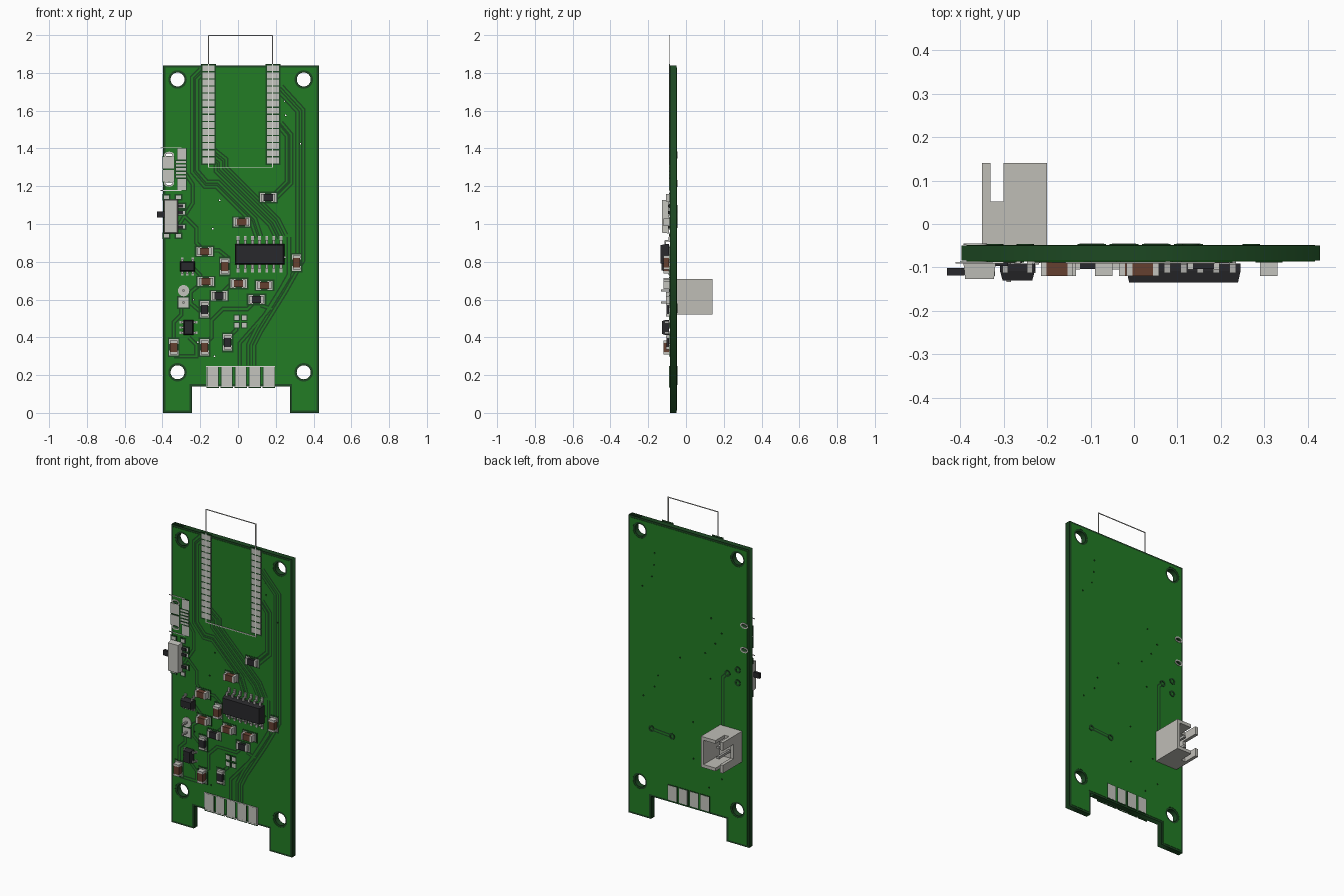
import bpy, bmesh, math, random
from mathutils import Vector

if "Cube" in bpy.data.objects:
    bpy.data.objects.remove(bpy.data.objects["Cube"], do_unlink=True)


def material(name, r, g, b):
    m = bpy.data.materials.new(name)
    m.use_nodes = True
    m.diffuse_color = (r, g, b, 1)
    m.node_tree.nodes["Principled BSDF"].inputs["Base Color"].default_value = (r, g, b, 1)
    return m


MATS = [material("copper_area_green", 0.016, 0.20, 0.018),
        material("bare_board_green", 0.012, 0.065, 0.016),
        material("pad_grey", 0.55, 0.55, 0.51),
        material("print_white", 0.72, 0.72, 0.69),
        material("connector_grey", 0.52, 0.51, 0.47),
        material("ceramic_brown", 0.13, 0.050, 0.030),
        material("package_black", 0.022, 0.022, 0.025),
        material("pin_grey", 0.42, 0.42, 0.40)]
GREEN, DARK, PAD, PRINT, PLASTIC, BROWN, BLACK, PIN = range(8)
FRONT, BACK = -0.086, -0.048      # outer faces of the copper layers


def finish(name, mesh):
    ob = bpy.data.objects.new(name, mesh)
    bpy.context.collection.objects.link(ob)
    return ob


def part(name, boxes):
    """One object from boxes (x0, x1, y0, y1, z0, z1, colour[, taper at the front])."""
    bm = bmesh.new()
    for x0, x1, y0, y1, z0, z1, mat, *taper in boxes:
        t = taper[0] if taper else 0
        front, back = [[bm.verts.new(p) for p in (
            (x0 + s, y, z0 + s), (x1 - s, y, z0 + s), (x1 - s, y, z1 - s), (x0 + s, y, z1 - s))]
            for y, s in ((y0, t), (y1, 0))]
        faces = [front, back[::-1]] + [(front[i - 1], back[i - 1], back[i], front[i]) for i in range(4)]
        for f in faces:
            bm.faces.new(f).material_index = mat
    me = bpy.data.meshes.new(name)
    bm.to_mesh(me)
    bm.free()
    for m in MATS:
        me.materials.append(m)
    return finish(name, me)


def ring(x, z, r, n, rz=None):
    rz = rz or r
    return [(x + r * math.cos(2 * math.pi * i / n), z + rz * math.sin(2 * math.pi * i / n)) for i in range(n)]


def sheet(name, loops, y0, y1, mat):
    """Flat plate in XZ; loops after the first are holes."""
    cu = bpy.data.curves.new(name, 'CURVE')
    cu.dimensions, cu.fill_mode, cu.extrude = '2D', 'BOTH', (y1 - y0) / 2
    for loop in loops:
        sp = cu.splines.new('POLY')
        sp.points.add(len(loop) - 1)
        for p, (x, z) in zip(sp.points, loop):
            p.co = (x, z, 0, 1)
        sp.use_cyclic_u = True
    tmp = finish(name + "_curve", cu)
    bpy.context.view_layer.update()
    me = bpy.data.meshes.new_from_object(tmp.evaluated_get(bpy.context.evaluated_depsgraph_get()))
    bpy.data.objects.remove(tmp, do_unlink=True)
    me.materials.clear()
    me.materials.append(MATS[mat])
    ob = finish(name, me)
    ob.rotation_euler.x = math.pi / 2
    ob.location.y = (y0 + y1) / 2


def offset(path, d):
    """Parallel copy of a path with mitred corners."""
    pts = [Vector(p) for p in path]
    dirs = [(b - a).normalized() for a, b in zip(pts, pts[1:])]
    out = []
    for p, a, b in zip(pts, dirs[:1] + dirs, dirs + dirs[-1:]):
        t = (a + b).normalized()
        out.append(p + Vector((-t.y, t.x)) * d / max(t.dot(a), 0.5))
    return out


def ribbons(name, paths, width, y, mat, side):
    """Flat strips along paths given in hundredths."""
    bm = bmesh.new()
    for path in paths:
        left, right = [[bm.verts.new((p.x / 100, y, p.y / 100)) for p in offset(path, s * width / 2)]
                       for s in (-side, side)]
        for i in range(len(path) - 1):
            bm.faces.new((right[i], right[i + 1], left[i + 1], left[i]))
    me = bpy.data.meshes.new(name)
    bm.to_mesh(me)
    bm.free()
    me.materials.append(MATS[mat])
    finish(name, me)


# Board: dark core with a copper-filled green layer on each side
def outline(d):
    half = [(.4125 - d, 1.84 - d), (.4125 - d, d), (.259 + d, d), (.259 + d, .14 + d)]
    return [(.0155 + x, z) for x, z in half] + [(.0155 - x, z) for x, z in half[::-1]]


random.seed(4)
mounts = [(x, z) for x in (-.32, .348) for z in (.215, 1.765)]
via_holes = [ring(random.uniform(-.28, .38), .30 + i * .075, .0045, 8) for i in range(19)]
slot_heights = (1.215, 1.365)
slots = [ring(-.365, z, .019, 12, .009) for z in slot_heights]
for nm, inset, radius, y0, y1, mat in (("board_core", 0, .037, FRONT + .002, BACK - .002, DARK),
                                       ("front_copper", .012, .049, FRONT, FRONT + .002, GREEN),
                                       ("back_copper", .012, .049, BACK - .002, BACK, GREEN)):
    sheet(nm, [outline(inset)] + [ring(x, z, radius, 32) for x, z in mounts] + via_holes + slots, y0, y1, mat)


# Tracks: dark clearance with a green line in the middle
def bundle(count, spacing, *path):
    return [offset(path, (i - (count - 1) / 2) * spacing) for i in range(count)]


front_tracks = (
    bundle(2, 3, (22, 172), (33, 160), (33, 81), (24, 65), (11, 44), (7, 36), (7, 25))
    + bundle(2, 2.4, (22, 153), (27, 147), (27, 122), (18, 113))
    + bundle(3, 2.8, (-14, 137), (-9, 133), (-9, 129), (19, 101), (23, 93))
    + bundle(2, 2.6, (-19, 181), (-23, 177), (-23, 128), (-17, 121), (-11, 121), (8, 102), (11, 93))
    + bundle(1, 0, (27, 93), (27, 72), (16, 54), (1, 37), (1, 25))
    + bundle(1, 0, (-28, 127), (-24, 121), (-24, 111), (-31, 100), (-31, 92)))
front_tracks += [
    [(-28, 104), (-22, 98), (-22, 90), (-18, 86), (-10, 86), (-5, 82)],
    [(-24, 77), (-20, 73), (-20, 68), (-25, 64), (-25, 58), (-18, 52)],
    [(10, 60), (5, 55), (-8, 55), (-14, 49), (-14, 40), (-18, 36)],
    [(-26, 40), (-22, 36), (-22, 30), (-34, 30)],
    [(-34, 37), (-34, 48), (-30, 52), (-30, 57)],
    [(-10, 62), (-4, 68), (0, 68)], [(-6, 39), (-1, 44), (-1, 48)], [(12, 57), (18, 55)]]
back_tracks = [[(13, 55), (27, 56)], [(-25, 104), (-22, 101), (-22, 70)]]
for nm, tracks, y, s in (("front", front_tracks, FRONT, -1), ("back", back_tracks, BACK, 1)):
    ribbons(nm + "_track_gaps", tracks, 2.4, y + s * .001, DARK, s)
    ribbons(nm + "_tracks", tracks, .9, y + s * .002, GREEN, s)
for i, (x, z) in enumerate([(.13, .55), (.27, .56), (-.25, 1.04), (-.32, 1.08), (-.32, 1.0)]):
    sheet(f"back_ring_{i}", [ring(x, z, .02, 16), ring(x, z, .010, 16)], BACK, BACK + .0025, DARK)


def pads(name, rects, side=-1, gap=.008):
    """Plates (centre x, centre z, width, height), each with a dark clearance."""
    boxes = []
    for x, z, w, h in rects:
        for g, t, mat in ((gap, .0024, DARK), (0, .0035, PAD)):
            y = FRONT if side < 0 else BACK
            boxes.append((x - w / 2 - g, x + w / 2 + g, min(y, y + side * t), max(y, y + side * t),
                          z - h / 2 - g, z + h / 2 + g, mat))
    part(name, boxes)


# Bare pads: radio module, edge connector, charging socket, jumper
pads("module_pads", [(x, 1.337 + i * .0375, .064, .031) for x in (-.156, .186) for i in range(14)])
pads("edge_pads_front", [(.014 + i * .0742, .19, .056, .104) for i in range(-2, 3)], gap=.005)
pads("edge_pads_back", [(.014 + i * .0742, .198, .056, .09) for i in (-1.5, -.5, .5, 1.5)], 1, .005)
pads("socket_pads", [(-.368, z, .056, .06) for z in (1.255, 1.325)]
     + [(-.297, z, .046, .058) for z in (1.21, 1.37)]
     + [(-.302, 1.29 + i * .0194, .055, .011) for i in range(-2, 3)], gap=.004)
pads("jumper_pads", [(.013 + a * .02, .484 + b * .02, .024, .024) for a in (-1, 1) for b in (-1, 1)], gap=.006)
for z, loop in zip(slot_heights, slots):
    for nm, y0, y1 in (("front", FRONT - .003, FRONT), ("back", BACK, BACK + .003)):
        sheet(nm + "_slot_ring", [ring(-.365, z, .027, 16, .018), loop], y0, y1, PAD)


# Printed outlines
def frame(name, x0, x1, z0, z1, w):
    y0, y1 = FRONT - .0045, FRONT - .001
    part(name, [(x0, x1, y0, y1, z, z + w, PRINT) for z in (z0, z1 - w)]
         + [(x, x + w, y0, y1, z0 + w, z1 - w, PRINT) for x in (x0, x1 - w)])


frame("module_outline", -.158, .186, 1.298, 2.0, .005)
frame("edge_outline", -.170, .196, .139, .247, .004)
part("socket_outline", [(-.41, -.30, FRONT - .0045, FRONT - .001, z, z + .004, PRINT) for z in (1.175, 1.402)])


# Small two-ended chips
def chip(name, x, z, upright, mat):
    h = .033 if mat == BROWN else .018
    y0, y1 = FRONT - h, FRONT - .003
    boxes = [(-.024, .024, y0, y1, -.019, .019, mat),
             (-.052, .052, FRONT - .0022, FRONT, -.031, .031, DARK)]
    for end in (-.0305, .0305):
        boxes += [(end - .0065, end + .0065, y0 - .001, y1, -.020, .020, PAD),
                  (end - .013, end + .013, y1, FRONT, -.024, .024, PAD)]
    place(name, boxes, x, z, upright)


def place(name, boxes, x, z, upright):
    """Move boxes to a spot on the board, turned a quarter if upright."""
    if upright:
        boxes = [(*b[4:6], *b[2:4], *b[:2], *b[6:]) for b in boxes]
    part(name, [(b[0] + x, b[1] + x, b[2], b[3], b[4] + z, b[5] + z, *b[6:]) for b in boxes])


caps = [(.02, 1.01, 0), (-.177, .855, 0), (-.07, .775, 1), (.31, .795, 1), (-.17, .695, 0),
        (.003, .685, 0), (.14, .675, 0), (-.34, .347, 1), (-.177, .347, 1)]
resistors = [(.16, 1.14, 0), (-.10, .62, 0), (.098, .60, 0), (-.177, .548, 1), (-.055, .373, 1)]
for i, c in enumerate(caps):
    chip(f"capacitor_{i}", *c, BROWN)
for i, r in enumerate(resistors):
    chip(f"resistor_{i}", *r, BLACK)


# Black packages with bent legs
def package(name, x, z, half_len, half_w, top, legs, leg_w, reach, upright):
    boxes = [(-half_len, half_len, -.108, -.091, -half_w, half_w, BLACK),
             (-half_len, half_len, top, -.108, -half_w, half_w, BLACK, .006)]
    for s, offsets in legs.items():
        for o in offsets:
            for a, b, y0, y1, m in ((0, .5, -.113, -.107, PIN), (.35, .55, -.11, -.090, PIN),
                                    (.4, 1, -.093, -.088, PIN), (.3, 1.15, -.0895, FRONT, PAD)):
                lo, hi = sorted(s * (half_w + reach * k) for k in (a, b))
                boxes.append((o - leg_w / 2, o + leg_w / 2, y0, y1, lo, hi, m))
    place(name, boxes, x, z, upright)


seven = [i * .0378 for i in range(-3, 4)]
five_legs = {1: (-.028, .028), -1: (-.028, 0, .028)}
package("logic_chip", .114, .84, .131, .054, -.135, {1: seven, -1: seven}, .015, .038, False)
package("charger_chip", -.268, .775, .040, .026, -.130, five_legs, .013, .018, False)
package("regulator_chip", -.262, .452, .040, .026, -.128, five_legs, .013, .018, True)

# Slide switch
leg_heights = (.985, 1.06, 1.095)
part("switch_body", [(-.392, -.318, -.127, -.090, .95, 1.13, PAD, .004),
                     (-.43, -.39, -.118, -.101, 1.034, 1.066, BLACK)]
     + [(-.318, -.29, -.096, -.086, z - .008, z + .008, BLACK) for z in leg_heights])
pads("switch_pads", [(x, z, .026, .02) for x in (-.378, -.315) for z in (.938, 1.142)]
     + [(-.297, z, .034, .02) for z in leg_heights])

# Battery connector: open shell with slotted walls, plus two through pins
x0, x1, z0, z1, yt = -.35, -.20, .52, .71, .14
shell = [(x0, x1, BACK, -.015, z0, z1, PLASTIC), (x1 - .018, x1, -.015, yt, z0, z1, PLASTIC),
         (x0, x0 + .02, -.015, .035, z0 + .05, z1 - .05, PLASTIC)]
for lo, hi in ((z0, z0 + .02), (z1 - .02, z1)):
    shell += [(-.30, x1 - .018, -.015, yt, lo, hi, PLASTIC), (x0 + .02, -.30, -.015, .052, lo, hi, PLASTIC)]
for lo, hi in ((z0, z0 + .05), (z1 - .05, z1)):
    shell.append((x0, x0 + .02, -.015, yt, lo, hi, PLASTIC))
part("battery_connector", shell)
part("battery_pins", [(-.296, -.280, -.133, .10, z - .008, z + .008, PIN, .003) for z in (.585, .647)])
sheet("battery_pad_round", [ring(-.288, .647, .030, 24)], FRONT - .0035, FRONT, PAD)
pads("battery_pad_square", [(-.288, .585, .054, .054)])
